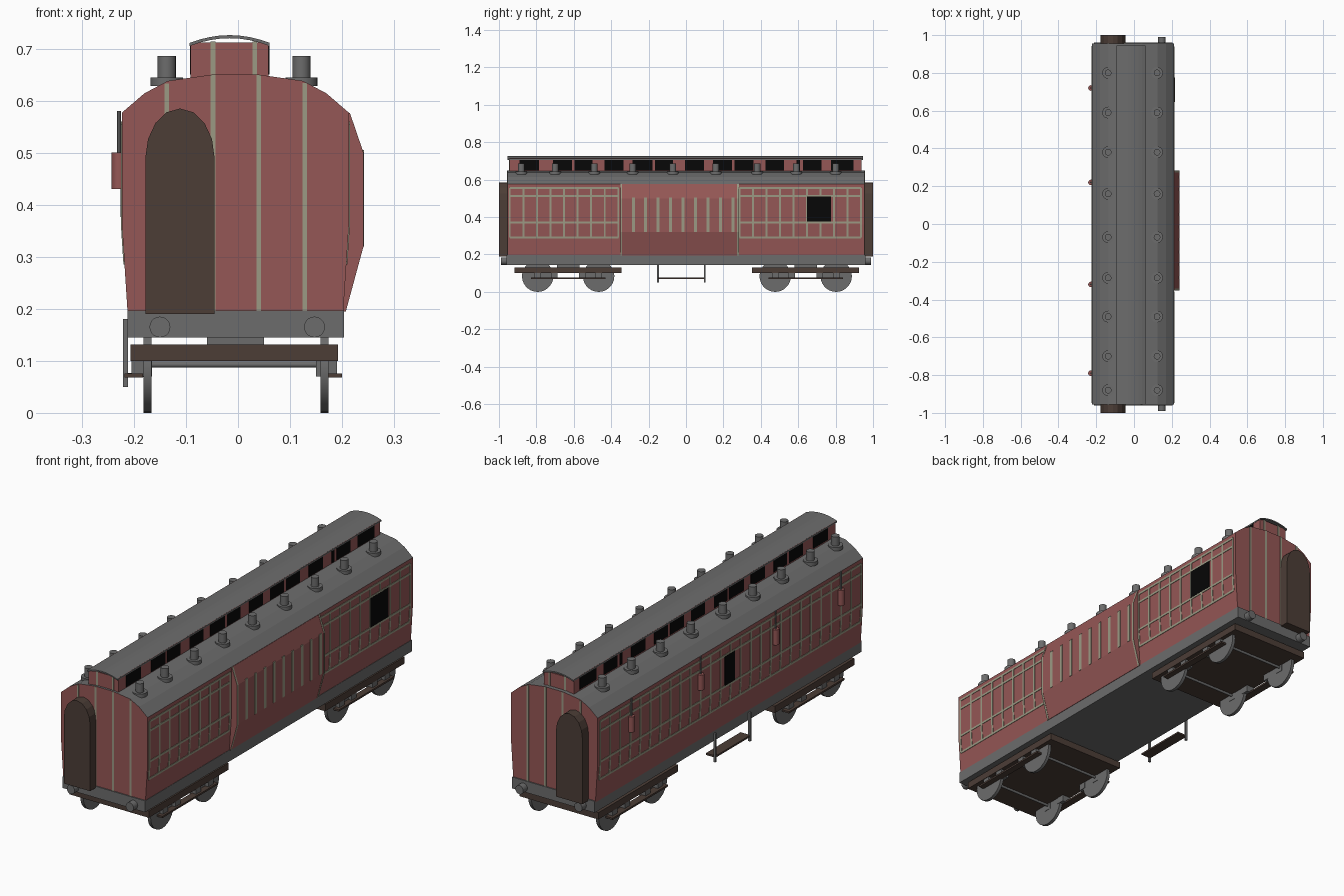
import bpy, bmesh, math
from mathutils import Matrix, Vector

if "Cube" in bpy.data.objects:
    bpy.data.objects.remove(bpy.data.objects["Cube"])


def material(name, rgb):
    m = bpy.data.materials.new(name)
    m.diffuse_color = (*rgb, 1)
    m.use_nodes = True
    m.node_tree.nodes["Principled BSDF"].inputs["Base Color"].default_value = m.diffuse_color
    return m


RED = material("maroon_paint", (0.30, 0.095, 0.092))
GREY = material("grey_metal", (0.15, 0.15, 0.15))
BROWN = material("dark_brown", (0.072, 0.047, 0.037))
CREAM = material("cream_lining", (0.33, 0.32, 0.23))
BLACK = material("black_glass", (0.002, 0.002, 0.002))


def finish(name, bm, mats, rule=None, smooth=False):
    bmesh.ops.recalc_face_normals(bm, faces=bm.faces)
    if rule:
        for f in bm.faces:
            f.normal_update()
            f.material_index = rule(f)
    me = bpy.data.meshes.new(name)
    bm.to_mesh(me)
    bm.free()
    for m in mats:
        me.materials.append(m)
    ob = bpy.data.objects.new(name, me)
    bpy.context.collection.objects.link(ob)
    if smooth:
        bpy.context.view_layer.objects.active = ob
        ob.select_set(True)
        bpy.ops.object.shade_smooth_by_angle(angle=math.radians(40))
        ob.select_set(False)
    return ob


def add_box(bm, x0, x1, y0, y1, z0, z1):
    c = Vector(((x0 + x1) / 2, (y0 + y1) / 2, (z0 + z1) / 2))
    s = Matrix.Diagonal((x1 - x0, y1 - y0, z1 - z0, 1))
    bmesh.ops.create_cube(bm, size=1, matrix=Matrix.Translation(c) @ s)


def add_prism(bm, profile, y0, y1):
    """Extrude an (x, z) outline along y."""
    a = [bm.verts.new((x, y0, z)) for x, z in profile]
    b = [bm.verts.new((x, y1, z)) for x, z in profile]
    n = len(a)
    bm.faces.new(a)
    bm.faces.new(b[::-1])
    for i in range(n):
        bm.faces.new((a[i], b[i], b[(i + 1) % n], a[(i + 1) % n]))


def add_cyl(bm, centre, r, length, axis="z", seg=20):
    rot = {"z": Matrix(), "x": Matrix.Rotation(math.pi / 2, 4, "Y"),
           "y": Matrix.Rotation(math.pi / 2, 4, "X")}[axis]
    bmesh.ops.create_cone(bm, cap_ends=True, segments=seg, radius1=r, radius2=r,
                          depth=length, matrix=Matrix.Translation(centre) @ rot)


def boxes(name, items, mat):
    bm = bmesh.new()
    for it in items:
        add_box(bm, *it)
    return finish(name, bm, [mat])


CX = -0.005          # body centre line
END = 0.955          # body end


def wall(z):
    """Half width of the body side at height z."""
    return 0.218 if z >= 0.36 else 0.218 - 0.011 * (0.36 - z) / 0.17


# body shell with grey roof faces
half = [(0.207, 0.19), (0.218, 0.36), (0.218, 0.577), (0.175, 0.614), (0.13, 0.638), (0.045, 0.65)]
outline = [(CX + x, z) for x, z in half] + [(CX - x, z) for x, z in reversed(half)]
bm = bmesh.new()
add_prism(bm, outline, -END, END)
finish("body", bm, [RED, GREY], lambda f: int(f.normal.z > 0.3))

# underframe and buffers
boxes("underframe", [(-0.212, 0.204, -0.96, 0.96, 0.145, 0.197)], GREY)
bm = bmesh.new()
for s in (-1, 1):
    for x in (-0.15, 0.147):
        add_cyl(bm, (x, s * 0.97, 0.165), 0.02, 0.04, "y")
finish("buffers", bm, [GREY], smooth=True)

# arched gangway connectors
arch = [(-0.045, 0.19)] + [(-0.1115 + 0.0665 * math.cos(math.pi * i / 8),
                            0.49 + 0.095 * math.sin(math.pi * i / 8)) for i in range(9)] + [(-0.178, 0.19)]
bm = bmesh.new()
add_prism(bm, arch, -1, -0.95)
add_prism(bm, arch, 0.95, 1)
finish("gangways", bm, [BROWN])

# clerestory walls, windows and curved roof
boxes("clerestory_walls", [(-0.091, 0.059, -0.945, 0.937, 0.64, 0.712)], RED)
panes = [(-0.89, -0.785), (-0.71, -0.61), (-0.595, -0.5), (-0.435, -0.335), (-0.285, -0.18),
         (-0.165, -0.07), (-0.005, 0.095), (0.145, 0.245), (0.26, 0.36), (0.425, 0.525),
         (0.59, 0.61), (0.625, 0.725), (0.775, 0.895)]
boxes("clerestory_windows", [(x, x + 0.004, a, b, 0.65, 0.705)
                             for a, b in panes for x in (-0.0925, 0.0565)], BLACK)
arc = [(-0.016 + 0.077 * t / 4, 0.726 - 0.015 * (t / 4) ** 2) for t in range(-4, 5)]
bm = bmesh.new()
add_prism(bm, arc + [(x, z - 0.006) for x, z in reversed(arc)], -0.955, 0.945)
finish("clerestory_roof", bm, [GREY])

# end lining stripes
stripes = []
for s in (-1, 1):
    for x, top in ((-0.137, 0.633), (-0.048, 0.649), (0.04, 0.649), (0.128, 0.634)):
        stripes.append((x - 0.0045, x + 0.0045, s * 0.9555 - 0.002, s * 0.9555 + 0.002, 0.19, top))
    for x in (-0.048, 0.032):
        y = -0.945 if s < 0 else 0.937
        stripes.append((x - 0.0045, x + 0.0045, y - 0.002, y + 0.002, 0.65, 0.714))
boxes("end_lining", stripes, CREAM)


# side lining: thin bands that follow the wall
def band(bm, side, y0, y1, z0, z1, out=0.002):
    zs = [z0] + ([0.36] if z0 < 0.36 < z1 else []) + [z1]
    pts = [(CX + side * (wall(z) + out), z) for z in zs]
    pts += [(CX + side * (wall(z) - 0.003), z) for z in reversed(zs)]
    add_prism(bm, pts, y0, y1)


W = 0.005
for name, side, spans in (("right_lining", 1, ((-0.942, -0.362, 8), (0.287, 0.935, 9))),
                          ("left_lining", -1, ((-0.942, 0.937, 26),))):
    bm = bmesh.new()
    for a, b, n in spans:
        for z in (0.29, 0.372, 0.512, 0.555):
            band(bm, side, a, b, z - W, z + W)
        for i in range(n + 1):
            y = a + (b - a) * i / n
            band(bm, side, y - W, y + W, 0.29, 0.555)
    finish(name, bm, [CREAM])

# side windows
for name, side, a, b in (("right_window", 1, 0.647, 0.775), ("left_window", -1, -0.03, 0.042)):
    bm = bmesh.new()
    band(bm, side, a, b, 0.376, 0.509, 0.003)
    finish(name, bm, [BLACK])

# bulged compartment on the right side, edged in cream
bulge = [(0.2, 0.195), (0.206, 0.195), (0.24, 0.32), (0.24, 0.5), (0.214, 0.576), (0.2, 0.576)]
bm = bmesh.new()
add_prism(bm, bulge, -0.35, 0.282)
finish("side_bulge", bm, [RED])
bm = bmesh.new()
for y in (-0.351, 0.273):
    add_prism(bm, [(x + 0.0012, z) for x, z in bulge], y, y + 0.01)
finish("bulge_edging", bm, [CREAM, RED], lambda f: int(abs(f.normal.y) > 0.5))
boxes("bulge_stripes", [(0.238, 0.2418, -0.282 + 0.0665 * i - 0.008, -0.282 + 0.0665 * i + 0.008, 0.32, 0.505)
                        for i in range(9)], CREAM)

# roof ventilators
bm = bmesh.new()
for y in (0.8, 0.59, 0.38, 0.16, -0.07, -0.285, -0.49, -0.70, -0.88):
    for x in (-0.137, 0.122):
        add_cyl(bm, (x, y, 0.6365), 0.031, 0.017)
        add_cyl(bm, (x, y, 0.662), 0.0175, 0.048)
finish("roof_vents", bm, [GREY], smooth=True)

# hanging cylinders with pipes on the left side
lamps, pipes = bmesh.new(), bmesh.new()
for y in (-0.79, -0.32, 0.22, 0.72):
    add_cyl(lamps, (-0.228, y, 0.465), 0.015, 0.07, seg=12)
    add_cyl(pipes, (-0.2285, y, 0.54), 0.004, 0.08, seg=8)
finish("side_canisters", lamps, [RED], smooth=True)
finish("canister_pipes", pipes, [GREY], smooth=True)

# step on the left side
boxes("step_hangers", [(-0.221, -0.211, y - 0.005, y + 0.005, 0.05, 0.18) for y in (-0.15, 0.1)], GREY)
boxes("step_board", [(-0.219, -0.17, -0.15, 0.1, 0.069, 0.077)], BROWN)

# bogies: frame, footboards, axle boxes, wheels and axles
for label, cy in (("front", -0.63), ("rear", 0.64)):
    boxes(label + "_bogie_frame", [(-0.207, 0.192, cy - 0.286, cy + 0.286, 0.1, 0.131)], BROWN)
    boxes(label + "_bogie_pivot", [(-0.06, 0.05, cy - 0.06, cy + 0.06, 0.12, 0.15)], GREY)
    boxes(label + "_footboards", [(a, b, cy - 0.2, cy + 0.2, 0.068, 0.076)
                                  for a, b in ((-0.218, -0.183), (0.168, 0.2))], BROWN)
    boxes(label + "_axle_boxes", [(a, b, cy + d - 0.018, cy + d + 0.018, 0.07, 0.102)
                                  for a, b in ((-0.205, -0.165), (0.15, 0.19))
                                  for d in (-0.163, -0.075, 0.075, 0.163)], GREY)
    bm = bmesh.new()
    for d in (-0.163, 0.163):
        for x in (-0.174, 0.166):
            add_cyl(bm, (x, cy + d, 0.084), 0.084, 0.015, "x", 28)
        add_cyl(bm, (-0.004, cy + d, 0.093), 0.006, 0.335, "x", 10)
    finish(label + "_wheels", bm, [GREY], smooth=True)
